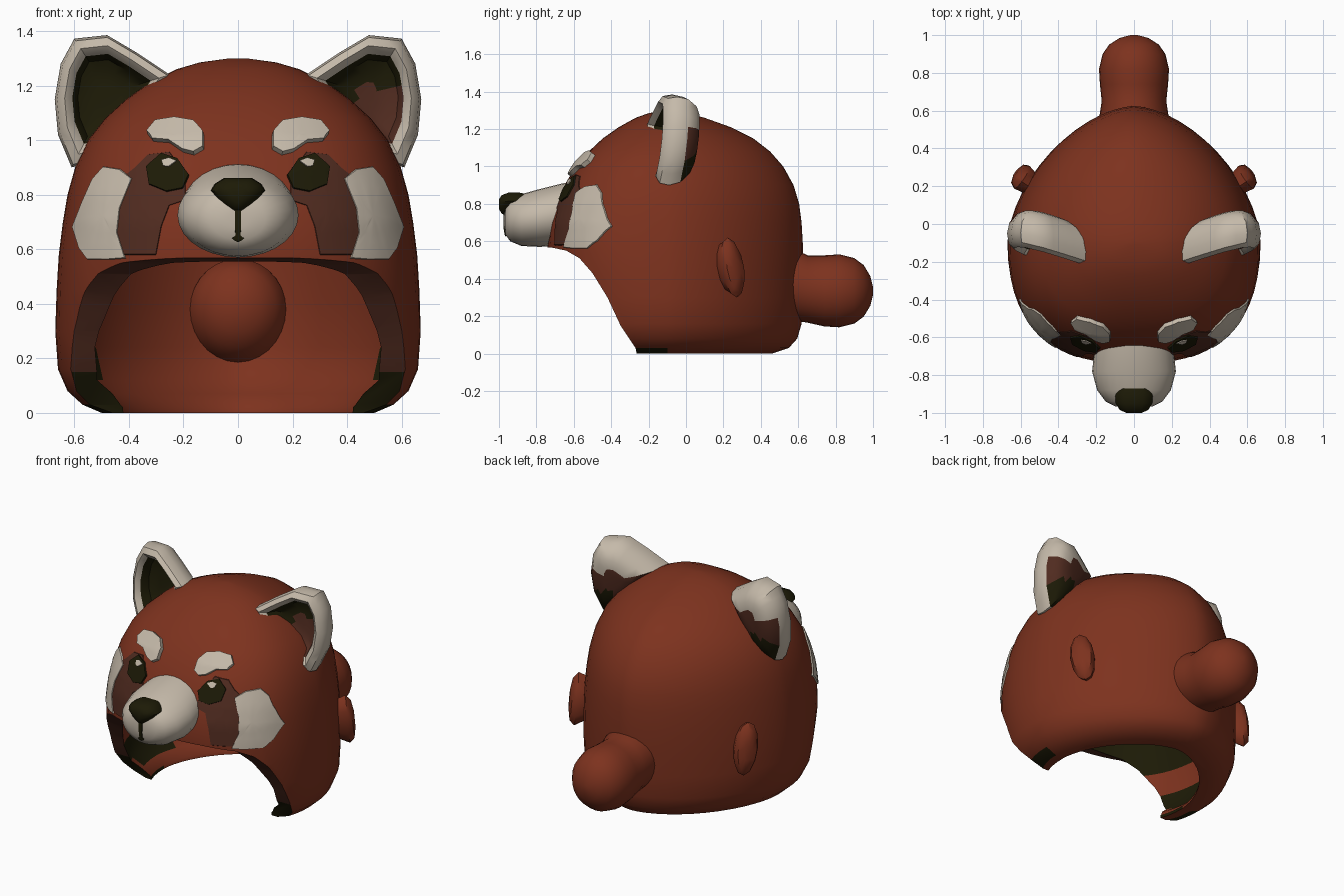
import bpy, bmesh, math
from mathutils import Vector
from mathutils.bvhtree import BVHTree

if "Cube" in bpy.data.objects:
    bpy.data.objects.remove(bpy.data.objects["Cube"])


def material(name, col):
    m = bpy.data.materials.new(name)
    m.diffuse_color = (*col, 1)
    m.use_nodes = True
    m.node_tree.nodes["Principled BSDF"].inputs["Base Color"].default_value = m.diffuse_color
    return m


red = material("rust red fur", (0.205, 0.032, 0.013))
cream = material("cream fur", (0.56, 0.49, 0.4))
brown = material("dark brown fur", (0.08, 0.024, 0.014))
dark = material("near black", (0.012, 0.0105, 0.002))


def finish(name, bm, mats, angle=40):
    me = bpy.data.meshes.new(name)
    bm.to_mesh(me)
    bm.free()
    for m in mats:
        me.materials.append(m)
    ob = bpy.data.objects.new(name, me)
    bpy.context.collection.objects.link(ob)
    smooth(ob, angle)
    return ob


def smooth(ob, angle=40):
    bpy.ops.object.select_all(action='DESELECT')
    ob.select_set(True)
    bpy.context.view_layer.objects.active = ob
    bpy.ops.object.shade_smooth_by_angle(angle=math.radians(angle))


def loft(name, rings, mats, rule=None, angle=40):
    """Skin a list of equal rings, cap both ends, colour by rule(layer, centre, normal)."""
    bm = bmesh.new()
    vs = [[bm.verts.new(p) for p in r] for r in rings]
    n = len(rings[0])
    layer = {}
    for i in range(len(vs) - 1):
        for j in range(n):
            k = (j + 1) % n
            layer[bm.faces.new((vs[i][j], vs[i][k], vs[i + 1][k], vs[i + 1][j]))] = i
    layer[bm.faces.new(vs[0])] = -1
    layer[bm.faces.new(vs[-1])] = len(vs) - 1
    bmesh.ops.recalc_face_normals(bm, faces=bm.faces)
    bm.normal_update()
    if rule:
        for f, i in layer.items():
            f.material_index = rule(i, f.calc_center_median(), f.normal)
    return finish(name, bm, mats, angle)


def bvh_of(ob):
    return BVHTree.FromPolygons([v.co.copy() for v in ob.data.vertices],
                                [tuple(p.vertices) for p in ob.data.polygons])


def densify(pts, steps):
    return [(p[0] + (q[0] - p[0]) * t / steps, p[1] + (q[1] - p[1]) * t / steps)
            for p, q in zip(pts, pts[1:] + pts[:1]) for t in range(steps)]


def patch(name, pts, side, bvh, mat, lift):
    """Thin plate with an (x, z) outline, laid onto a surface from the front."""
    cx = sum(p[0] for p in pts) / len(pts)
    cz = sum(p[1] for p in pts) / len(pts)
    dense = densify(pts, 3)
    bm = bmesh.new()

    def drop(x, z, off):
        hit, nor, _, _ = bvh.ray_cast(Vector((x * side, -3, z)), Vector((0, 1, 0)))
        if hit is None:
            hit, nor, _, _ = bvh.find_nearest(Vector((x * side, -0.4, z)))
        if nor.y > 0:
            nor = -nor
        return bm.verts.new(hit + nor * off)

    mid = drop(cx, cz, lift)
    prev = None
    for s, off in ((.2, lift), (.4, lift), (.6, lift), (.8, lift), (.97, lift), (1, -.004)):
        ring = [drop(cx + (x - cx) * s, cz + (z - cz) * s, off) for x, z in dense]
        for j in range(len(ring)):
            k = (j + 1) % len(ring)
            if prev is None:
                bm.faces.new((mid, ring[j], ring[k]))
            else:
                bm.faces.new((prev[j], ring[j], ring[k], prev[k]))
        prev = ring
    bm.normal_update()
    if sum(f.normal.y for f in bm.faces) > 0:
        bmesh.ops.reverse_faces(bm, faces=bm.faces)
    return finish(name, bm, [mat])


# Head shell: rows of height, half width, front y, back y
ROWS = [(0, .5, -.45, .46), (.03, .57, -.55, .55), (.08, .625, -.62, .595), (.16, .66, -.68, .618),
        (.3, .67, -.72, .622), (.45, .665, -.735, .625), (.58, .657, -.74, .625),
        (.7, .642, -.73, .618), (.8, .625, -.695, .605), (.9, .597, -.65, .575), (1.0, .55, -.59, .52),
        (1.08, .487, -.52, .45), (1.15, .41, -.445, .36), (1.21, .325, -.36, .24),
        (1.26, .225, -.27, .1), (1.285, .14, -.2, .01), (1.3, .03, -.11, -.07)]


def head_ring(z, a, f, b, n=56):
    out = []
    for i in range(n):
        t = 2 * math.pi * i / n
        c, s = math.cos(t), math.sin(t)
        e = 2 / 1.68 if c > 0 else 2 / (2.5 if .4 < z < 1.1 else 2.3)
        y = abs(c) ** e * ((b + .1) if c > 0 else (f + .1))
        out.append((a * math.copysign(abs(s) ** e, s), y - .1, z))
    return out


def lining(i, c, n):
    return int((c.y < 0 and c.z > .4) or c.z > .65 or (abs(c.x) > .5 and c.z < .3))


SHELL = [red, dark, brown]
head = loft("head_shell", [head_ring(*r) for r in ROWS], SHELL)
skin = bvh_of(head)

# Hollow inside, with a rolled lip at the bottom and a dark lining
INNER = [(-.1, .43, -.5, .38), (.02, .45, -.5, .4), (.07, .5, -.52, .45), (.12, .56, -.6, .52)]
INNER += [(z - .06, a - .08, f + .07, b - .07) for z, a, f, b in ROWS if a > .2 and z > .2]
hollow = loft("hollow_cutter", [head_ring(*r) for r in INNER], SHELL, lining)
# Face opening, cut along a side profile
OPEN = [(-1.2, .567), (-.72, .567), (-.64, .55), (-.57, .51), (-.5, .43), (-.42, .3), (-.35, .15),
        (-.27, .03), (-.22, -.2), (-1.2, -.2)]
opening = loft("opening_cutter", [[(x, y, z) for y, z in OPEN] for x in (-1, 1)], SHELL,
               lambda i, c, n: 1 if c.z < .2 else 2)
for cutter in (hollow, opening):
    cutter.hide_render = True
    bpy.context.view_layer.objects.active = head
    mod = head.modifiers.new("cut", 'BOOLEAN')
    mod.operation, mod.solver, mod.object = 'DIFFERENCE', 'EXACT', cutter
    bpy.ops.object.modifier_apply(modifier=mod.name)
    bpy.data.objects.remove(cutter)
# Dark tips on the two lower front corners
for p in head.data.polygons:
    if p.center.z < .04 and p.center.y < -.1 and abs(p.center.x) > .3:
        p.material_index = 1
smooth(head)


def oval(y, hw, lo, hi, n=28):
    return [(hw * math.cos(2 * math.pi * i / n), y,
             (lo + hi) / 2 + (hi - lo) / 2 * math.sin(2 * math.pi * i / n)) for i in range(n)]


# Muzzle
muzzle = loft("muzzle", [oval(*r) for r in (
    (-.55, .2, .6, .92), (-.66, .208, .58, .91), (-.78, .222, .57, .88), (-.88, .195, .575, .852),
    (-.94, .15, .6, .825), (-.965, .1, .635, .785), (-.972, .04, .68, .74))], [cream])
snout = bvh_of(muzzle)

# Nose, with the line below it and the mouth
NOSE = [(-.1, .815), (-.085, .84), (-.05, .862), (.05, .862), (.085, .84), (.1, .815), (.06, .765),
        (.015, .73), (-.015, .73), (-.06, .765)]
loft("nose", [[(x * s, y, .8 + (z - .8) * s) for x, z in NOSE]
              for y, s in ((-.87, .9), (-.9, 1), (-.95, .97), (-.985, .75), (-1, .4))], [dark])
patch("lip_line", [(-.012, .75), (.012, .75), (.01, .65), (-.01, .65)], 1, snout, dark, .005)
patch("mouth", [(0, .66), (.022, .64), (0, .628), (-.022, .64)], 1, snout, dark, .005)

# Tail, rounded at both ends
loft("tail", [oval(y, r * .95, zc - r, zc + r) for y, r, zc in (
    (.39, .03, .385), (.405, .09, .385), (.44, .145, .385), (.5, .185, .38), (.57, .193, .37),
    (.65, .18, .345), (.74, .19, .335), (.82, .195, .335), (.9, .175, .335), (.95, .138, .335),
    (.985, .08, .335), (1, .02, .335))], [red])

# Ear outline as (x, z) and its layers as (scale, depth) from back to front
EAR = densify([(.25, 1.24), (.37, 1.32), (.48, 1.385), (.6, 1.372), (.65, 1.28), (.672, 1.15),
               (.66, 1.02), (.61, .9), (.5, .93), (.35, 1.08)], 2)
LAYERS = [(.3, .2), (.55, .19), (.75, .165), (.94, .11), (1, .05), (.96, 0), (.82, -.02),
          (.68, .01), (.58, .07), (.4, .09), (.2, .095)]


def ear_colour(i, c, n):
    if i >= 7:
        return 1 if c.x > .44 and c.z < 1.18 else 2   # brown corner in the right ear only
    if i >= 3:
        return 0
    return 0 if c.z > 1.2 else (1 if c.z > 1.07 else 2)


BROWN = [(.19, .88), (.25, .96), (.33, .95), (.38, .9), (.43, .86), (.46, .8), (.45, .68),
         (.43, .575), (.3, .575), (.28, .68), (.25, .76), (.19, .78)]
CHEEK = [(.385, .86), (.43, .895), (.49, .905), (.53, .86), (.57, .77), (.605, .68), (.58, .6),
         (.55, .56), (.47, .56), (.41, .565), (.44, .66), (.43, .75)]
EYE = [(.178, .87), (.22, .93), (.28, .95), (.335, .9), (.325, .835), (.26, .808), (.2, .82)]
GLINT = [(.222, .917), (.25, .928), (.278, .92), (.272, .9), (.25, .897)]
BROW = [(.125, .965), (.125, 1.02), (.16, 1.06), (.23, 1.072), (.3, 1.06), (.33, 1.02),
        (.31, .995), (.25, .99), (.2, .955), (.16, .945)]

for side, tag in ((1, "right"), (-1, "left")):
    rings = []
    for s, d in LAYERS:
        pts = [(.47 + (x - .47) * s, 1.17 + (z - 1.17) * s) for x, z in EAR]
        rings.append([(x * side, -.2 + (x - .27) * .25 + (z - 1.15) * .1 + d, z) for x, z in pts])
    loft(tag + "_ear", rings, [cream, brown, dark], ear_colour)
    # Face markings
    patch(tag + "_eye_patch", BROWN, side, skin, brown, .004)
    patch(tag + "_cheek", CHEEK, side, skin, cream, .008)
    patch(tag + "_eye", EYE, side, skin, dark, .012)
    patch(tag + "_eye_glint", GLINT, side, skin, cream, .017)
    patch(tag + "_eyebrow", BROW, side, skin, cream, .025)
    # Small side paw: a tapered lump standing off the shell
    rings = []
    for d, r in ((-.02, .75), (.03, .85), (.08, 1), (.108, .8), (.12, .35)):
        ring = []
        for i in range(12):
            t = 2 * math.pi * i / 12
            u, z = .072 * r * math.cos(t), .16 * r * math.sin(t)
            ring.append((side * (.53 + d * .8 - u * .6), .2 + d * .6 + u * .8 - z * .15, .46 + z))
        rings.append(ring)
    loft(tag + "_side_paw", rings, [red])
